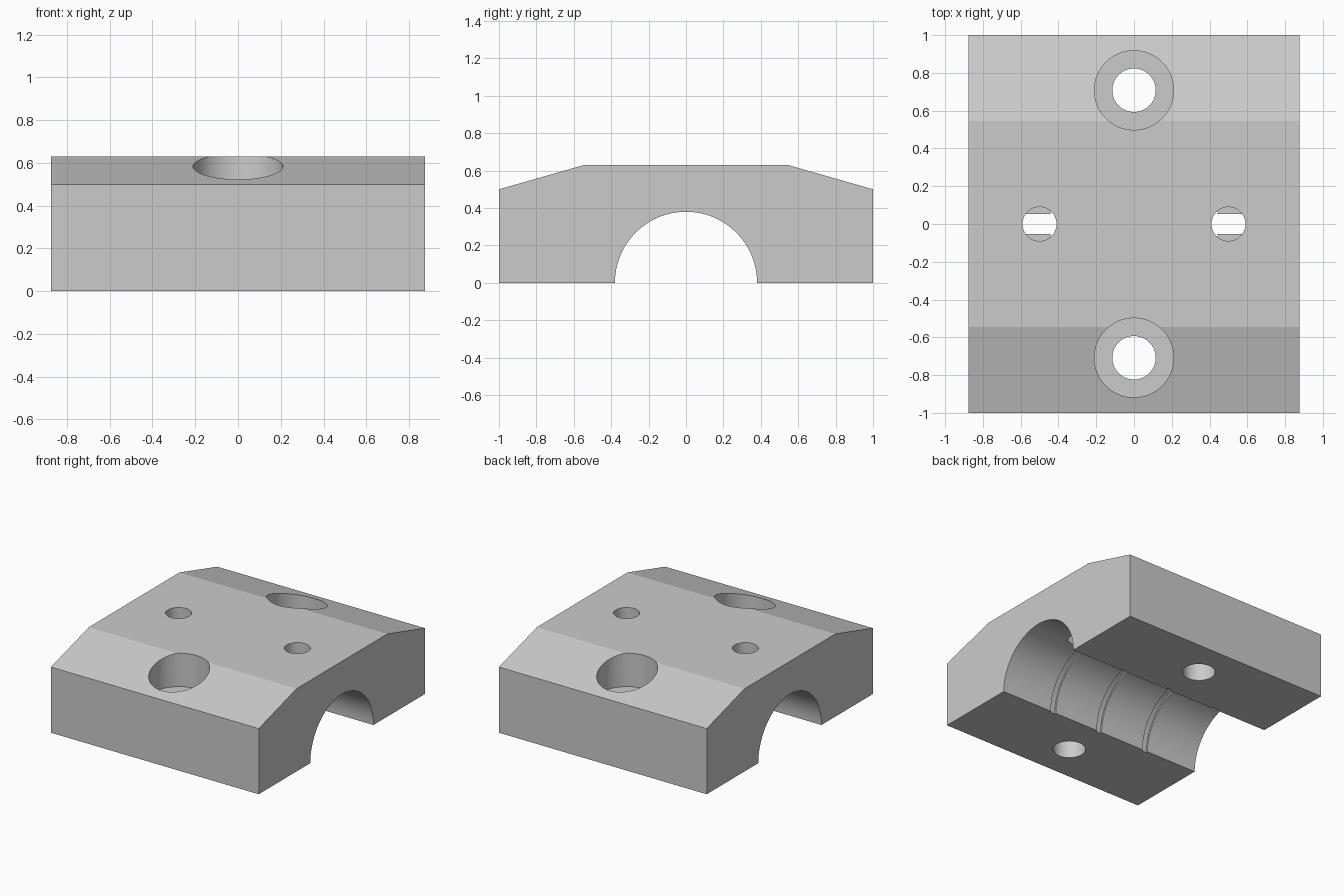
import bpy, bmesh, math
from mathutils import Matrix

old = bpy.data.objects.get("Cube")
if old:
    bpy.data.objects.remove(old, do_unlink=True)

HALF_X, BORE_R, SEAT_Z = 0.875, 0.38, 0.376

grey = bpy.data.materials.new("light grey")
grey.use_nodes = True
grey.diffuse_color = (0.6, 0.6, 0.6, 1)
grey.node_tree.nodes["Principled BSDF"].inputs["Base Color"].default_value = (0.6, 0.6, 0.6, 1)


def make_object(name, bm):
    bmesh.ops.recalc_face_normals(bm, faces=bm.faces)
    mesh = bpy.data.meshes.new(name)
    bm.to_mesh(mesh)
    bm.free()
    mesh.materials.append(grey)
    obj = bpy.data.objects.new(name, mesh)
    bpy.context.collection.objects.link(obj)
    return obj


def cylinder(bm, radius, length, matrix, segments=64):
    bmesh.ops.create_cone(bm, cap_ends=True, segments=segments, radius1=radius,
                          radius2=radius, depth=length, matrix=matrix)


def hole(bm, x, y, radius, bottom, top=1.0):
    cylinder(bm, radius, top - bottom, Matrix.Translation((x, y, (bottom + top) / 2)))


# Clamp body: chamfered side profile with a half-round bore, extruded along x
profile = [(1, 0), (1, 0.5), (0.545, 0.63), (-0.545, 0.63), (-1, 0.5), (-1, 0)]
steps = 48
for i in range(steps + 1):
    a = math.pi * (1 - i / steps)
    profile.append((BORE_R * math.cos(a), BORE_R * math.sin(a)))
bm = bmesh.new()
face = bm.faces.new([bm.verts.new((-HALF_X, y, z)) for y, z in profile])
ext = bmesh.ops.extrude_face_region(bm, geom=[face], use_keep_orig=True)
moved = [v for v in ext["geom"] if isinstance(v, bmesh.types.BMVert)]
bmesh.ops.translate(bm, verts=moved, vec=(2 * HALF_X, 0, 0))
body = make_object("clamp_block", bm)

# Cutters: bolt holes, counterbores, small holes and bore grooves
through, seats, grooves = bmesh.new(), bmesh.new(), bmesh.new()
for side in (-1, 1):
    hole(through, 0, side * 0.708, 0.115, -0.2)
    hole(seats, 0, side * 0.708, 0.21, SEAT_Z)
    hole(seats, side * 0.5, 0, 0.09, SEAT_Z)
for x in (-0.42, 0, 0.42):
    cylinder(grooves, BORE_R + 0.013, 0.045,
             Matrix.Translation((x, 0, 0)) @ Matrix.Rotation(math.pi / 2, 4, 'Y'), 96)

cutters = [make_object("bolt_hole_cutter", through),
           make_object("counterbore_cutter", seats),
           make_object("groove_cutter", grooves)]
for cutter in cutters:
    cutter.hide_render = True
    mod = body.modifiers.new(cutter.name, 'BOOLEAN')
    mod.operation = 'DIFFERENCE'
    mod.solver = 'EXACT'
    mod.object = cutter

# Apply the cuts and drop the cutters
bpy.context.view_layer.update()
result = bpy.data.meshes.new_from_object(
    body.evaluated_get(bpy.context.evaluated_depsgraph_get()))
body.modifiers.clear()
body.data = result
for cutter in cutters:
    bpy.data.objects.remove(cutter, do_unlink=True)

# Smooth the round walls, keep the machined edges sharp
bpy.ops.object.select_all(action='DESELECT')
body.select_set(True)
bpy.context.view_layer.objects.active = body
bpy.ops.object.shade_smooth_by_angle(angle=math.radians(14))
